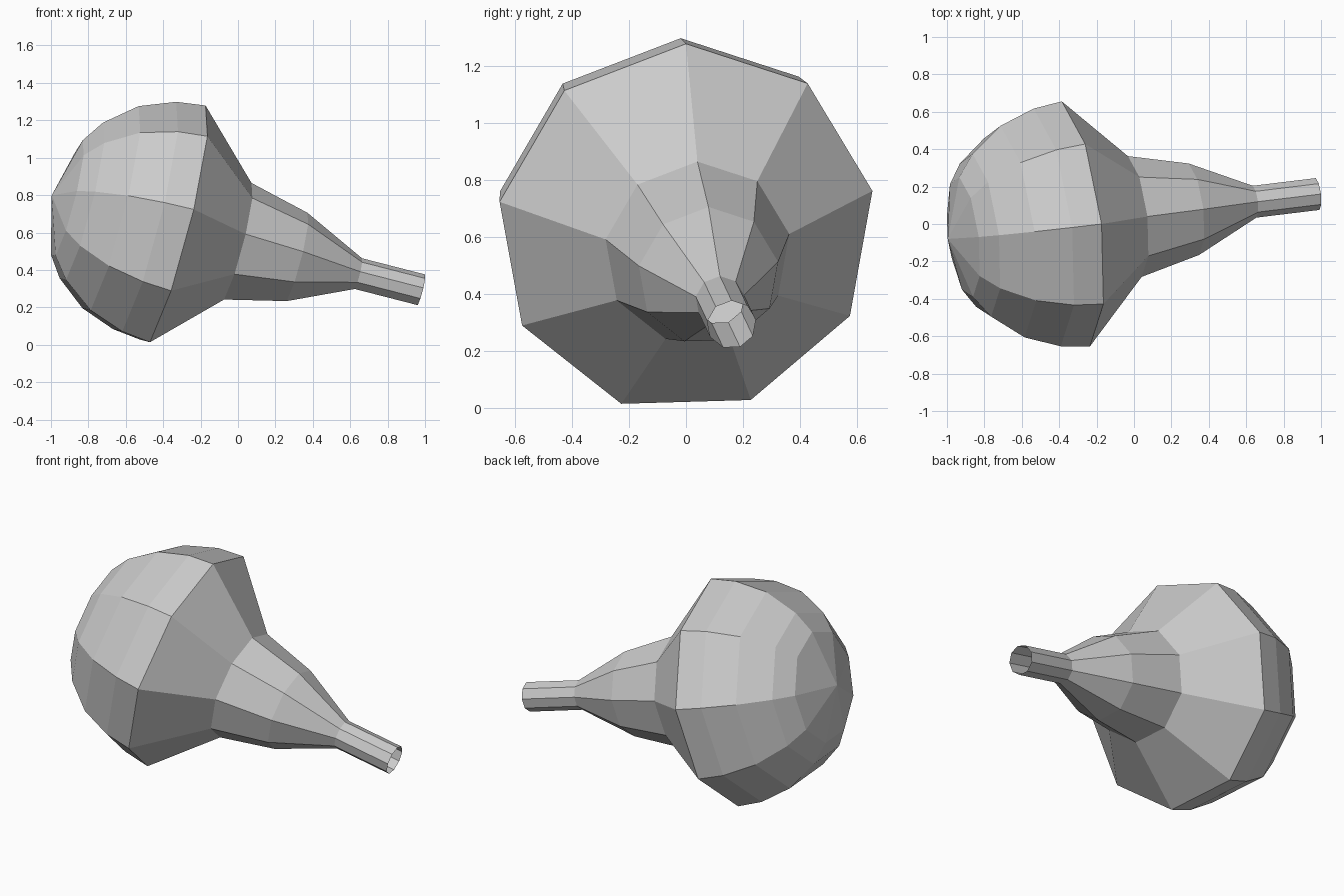
import bpy, bmesh
from math import cos, sin, tau
from mathutils import Vector

if "Cube" in bpy.data.objects:
    bpy.data.objects.remove(bpy.data.objects["Cube"])

SIDES = 9

# Tilted axis of the bulb, pointing from the dome to the open nozzle
center = Vector((-0.34, 0, 0.63))
axis = Vector((0.962, 0.117, -0.247)).normalized()
up = axis.cross(Vector((0, 1, 0))).normalized()
side = up.cross(axis)

# (distance along axis, radius): dome, rim, shoulder, neck, nozzle
profile = [(-0.594, 0.327), (-0.512, 0.445), (-0.348, 0.578), (-0.158, 0.65),
           (0, 0.67), (0.343, 0.33), (0.675, 0.25), (1.02, 0.087), (1.37, 0.087)]

bm = bmesh.new()


def ring(dist, radius):
    return [bm.verts.new(center + axis * dist + radius *
                         (up * cos(tau * i / SIDES) + side * sin(tau * i / SIDES)))
            for i in range(SIDES)]


# Bulb body
rings = [ring(d, r) for d, r in profile]
for a, b in zip(rings, rings[1:]):
    for i in range(SIDES):
        j = (i + 1) % SIDES
        bm.faces.new((a[i], a[j], b[j], b[i]))

# Pole of the dome
pole = bm.verts.new(center - axis * 0.682)
for i in range(SIDES):
    bm.faces.new((pole, rings[0][(i + 1) % SIDES], rings[0][i]))

bmesh.ops.recalc_face_normals(bm, faces=bm.faces)
mesh = bpy.data.meshes.new("squeeze_bulb")
bm.to_mesh(mesh)
bm.free()
bulb = bpy.data.objects.new("squeeze_bulb", mesh)
bpy.context.collection.objects.link(bulb)
